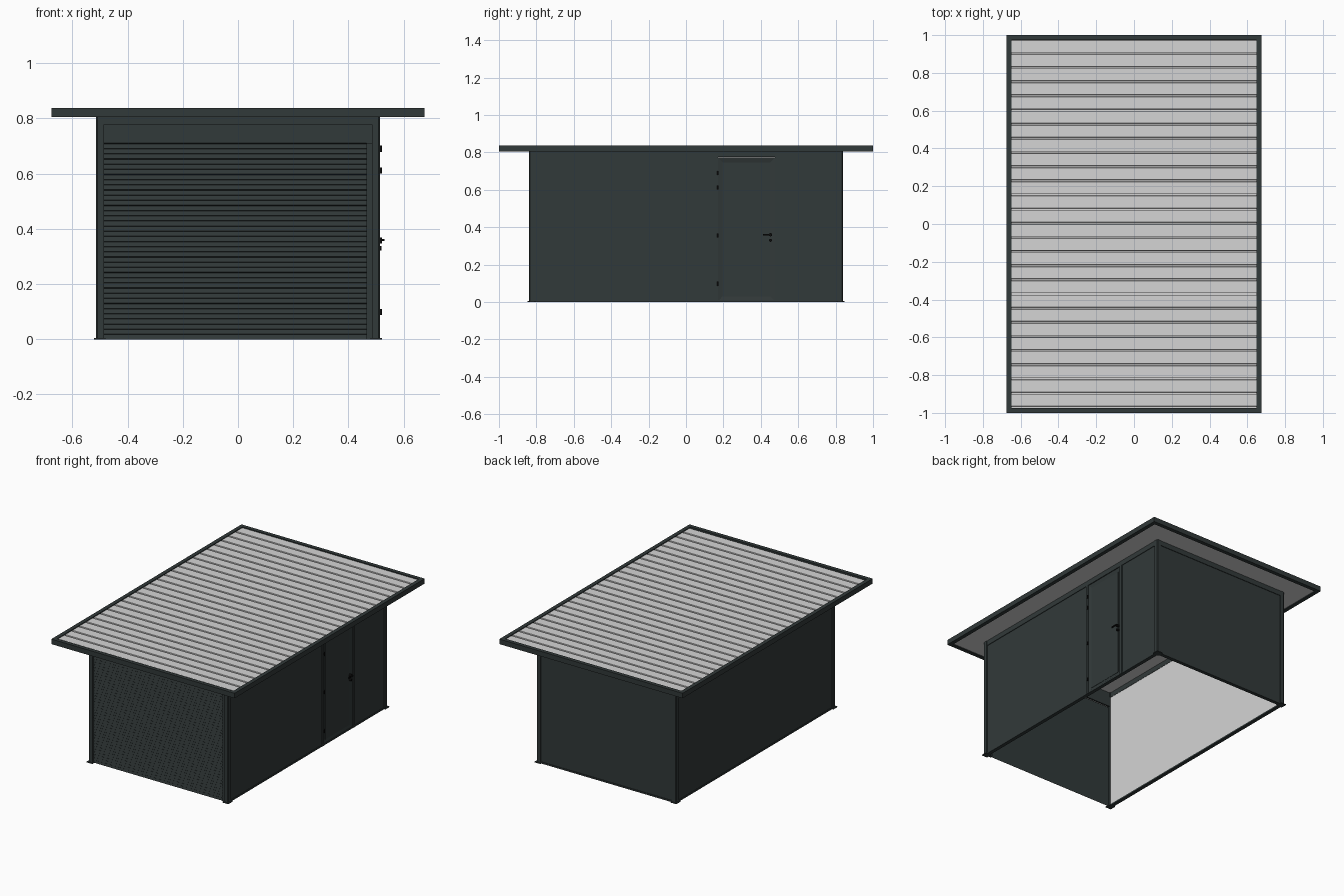
import bpy, bmesh, math
from mathutils import Vector

if "Cube" in bpy.data.objects:
    bpy.data.objects.remove(bpy.data.objects["Cube"])


def material(name, rgb):
    m = bpy.data.materials.new(name)
    m.diffuse_color = (*rgb, 1)
    m.use_nodes = True
    m.node_tree.nodes["Principled BSDF"].inputs["Base Color"].default_value = m.diffuse_color
    return m


GREEN = material("dark green grey", (0.031, 0.041, 0.041))
GREY = material("light grey", (0.66, 0.66, 0.66))
BLACK = material("black", (0.004, 0.004, 0.004))


def finish(name, bm, mats):
    me = bpy.data.meshes.new(name)
    bm.to_mesh(me)
    bm.free()
    for m in mats:
        me.materials.append(m)
    ob = bpy.data.objects.new(name, me)
    bpy.context.collection.objects.link(ob)
    return ob


def box(name, lo, hi, mat=GREEN, inner=None, flip=False):
    """Box from lo to hi; faces looking along 'inner' get the grey lining."""
    bm = bmesh.new()
    bmesh.ops.create_cube(bm, size=1)
    for v in bm.verts:
        v.co = Vector([(a + b) / 2 + c * (b - a) for a, b, c in zip(lo, hi, v.co)])
    bm.normal_update()
    if inner:
        for f in bm.faces:
            f.material_index = int(f.normal.dot(Vector(inner)) > 0.9)
    if flip:
        bmesh.ops.reverse_faces(bm, faces=bm.faces[:])
    return finish(name, bm, [mat, GREY] if inner else [mat])


def sheet(name, profile, x0, x1, mat):
    """Sweep a (y, z) profile along x as an open sheet."""
    bm = bmesh.new()
    a = [bm.verts.new((x0, y, z)) for y, z in profile]
    b = [bm.verts.new((x1, y, z)) for y, z in profile]
    for i in range(len(profile) - 1):
        bm.faces.new((a[i], b[i], b[i + 1], a[i + 1]))
    return finish(name, bm, [mat])


def cylinder(name, centre, r, depth, axis, mat=BLACK):
    bm = bmesh.new()
    bmesh.ops.create_cone(bm, cap_ends=True, segments=12, radius1=r, radius2=r, depth=depth)
    q = Vector((0, 0, 1)).rotation_difference(Vector(axis))
    for v in bm.verts:
        v.co = q @ v.co + Vector(centre)
    ob = finish(name, bm, [mat])
    for p in ob.data.polygons:
        p.use_smooth = len(p.vertices) == 4
    return ob


X, Y, TOP = 0.515, 0.84, 0.808   # outer wall size
T = 0.03                         # post width

# roof: fascia frame, ribbed top sheet and flat soffit
RX, RY, R0, R1, F = 0.675, 1.0, 0.805, 0.838, 0.026
for s, side in ((-1, "left"), (1, "right")):
    xs = sorted((s * RX, s * (RX - F)))
    box("fascia_" + side, (xs[0], -RY, R0), (xs[1], RY, R1))
for s, side in ((-1, "front"), (1, "back")):
    ys = sorted((s * RY, s * (RY - F)))
    box("fascia_" + side, (F - RX, ys[0], R0), (RX - F, ys[1], R1))
ribs, prof = 26, []
pitch = 2 * (RY - F) / ribs
for i in range(ribs):
    y = F - RY + i * pitch
    prof += [(y, 0.824), (y + 0.008, 0.824), (y + 0.010, 0.833), (y + pitch - 0.002, 0.833)]
prof.append((RY - F, 0.824))
sheet("roof_sheet", prof, F - RX, RX - F, GREY)
box("roof_soffit", (F - RX, F - RY, 0.810), (RX - F, RY - F, 0.816), GREY)

# corner posts with chamfered outer edge, and foot plates
for sx, a in ((-1, "left"), (1, "right")):
    for sy, b in ((-1, "front"), (1, "back")):
        xs, ys = sorted((sx * X, sx * (X - T))), sorted((sy * Y, sy * (Y - T)))
        post = box(f"post_{b}_{a}", (xs[0], ys[0], 0), (xs[1], ys[1], TOP),
                   flip=(sx < 0 and sy > 0))
        bm = bmesh.new()
        bm.from_mesh(post.data)
        edge = [e for e in bm.edges if all(
            abs(v.co.x - sx * X) < 1e-4 and abs(v.co.y - sy * Y) < 1e-4 for v in e.verts)]
        bmesh.ops.bevel(bm, geom=edge, offset=0.006, segments=1, affect='EDGES')
        bm.to_mesh(post.data)
        bm.free()
        fx, fy = sorted((sx * 0.522, sx * 0.48)), sorted((sy * 0.847, sy * 0.805))
        box(f"foot_{b}_{a}", (fx[0], fy[0], 0), (fx[1], fy[1], 0.005))

# top and bottom rails between the posts
IX, IY = X - T, Y - T
for s, side in ((-1, "left"), (1, "right")):
    xs = sorted((s * (X - 0.002), s * (X - 0.026)))
    box("top_rail_" + side, (xs[0], -IY, 0.775), (xs[1], IY, TOP))
    box("base_rail_" + side, (xs[0], -IY, 0), (xs[1], IY, 0.010))
box("top_rail_back", (-IX, IY + 0.004, 0.775), (IX, Y - 0.002, TOP))
box("base_rail_back", (-IX, IY + 0.004, 0), (IX, Y - 0.002, 0.010))
box("top_rail_front", (-IX, -Y + 0.002, 0.778), (IX, -IY - 0.004, TOP))

# wall panels with grey lining
PX = X - 0.006
box("wall_back", (-IX, IY + 0.008, 0.010), (IX, Y - 0.006, 0.775), inner=(0, -1, 0))
for i, (y0, y1) in enumerate(((-IY, -0.165), (-0.165, 0.162), (0.162, IY))):
    box(f"wall_left_{i + 1}", (-PX, y0, 0.010), (-PX + 0.018, y1, 0.775),
        inner=(1, 0, 0), flip=(i == 1))
for i, (y0, y1) in enumerate(((-IY, 0.15), (0.495, IY))):
    box(f"wall_right_{i + 1}", (PX - 0.018, y0, 0.010), (PX, y1, 0.775), inner=(-1, 0, 0))

# slatted roller door, its guide and the dark recess above
slats, h, prof = 38, 0.71 / 38, []
for i in range(slats):
    prof += [(-0.826, i * h), (-0.823, (i + 0.88) * h)]
prof.append((-0.826, 0.71))
sheet("roller_door", prof, -IX, 0.465, GREEN)
box("roller_guide", (0.465, -0.832, 0), (IX, -0.815, 0.71), flip=True)
box("roller_recess", (-IX, -0.822, 0.71), (IX, -0.812, 0.778), flip=True)

# side door: jambs, mitred sunken border, leaf
for n, y0, y1 in (("front", 0.15, 0.170), ("back", 0.475, 0.495)):
    box("door_jamb_" + n, (0.488, y0, 0), (X, y1, 0.775))
bm = bmesh.new()
outer = [bm.verts.new((0.511, y, z)) for y, z in ((0.17, 0.004), (0.475, 0.004), (0.475, 0.772), (0.17, 0.772))]
inn = [bm.verts.new((0.505, y, z)) for y, z in ((0.195, 0.03), (0.45, 0.03), (0.45, 0.747), (0.195, 0.747))]
for i in range(4):
    j = (i + 1) % 4
    bm.faces.new((outer[i], inn[i], inn[j], outer[j]))   # faces turned inward
finish("door_border", bm, [GREEN])
box("door_leaf", (0.492, 0.17, 0.004), (0.504, 0.475, 0.772), inner=(-1, 0, 0))
box("door_panel", (0.503, 0.195, 0.03), (0.507, 0.45, 0.747))

# hinges, handle and lock
for i, z in enumerate((0.69, 0.612, 0.357, 0.098)):
    cylinder(f"hinge_{i + 1}", (0.517, 0.17, z), 0.005, 0.022, (0, 0, 1))
cylinder("handle_rose", (0.513, 0.452, 0.36), 0.009, 0.018, (1, 0, 0))
cylinder("handle_neck", (0.520, 0.452, 0.36), 0.004, 0.018, (1, 0, 0))
box("handle_lever", (0.524, 0.412, 0.356), (0.530, 0.456, 0.364), BLACK)
cylinder("door_lock", (0.513, 0.452, 0.33), 0.008, 0.014, (1, 0, 0))
